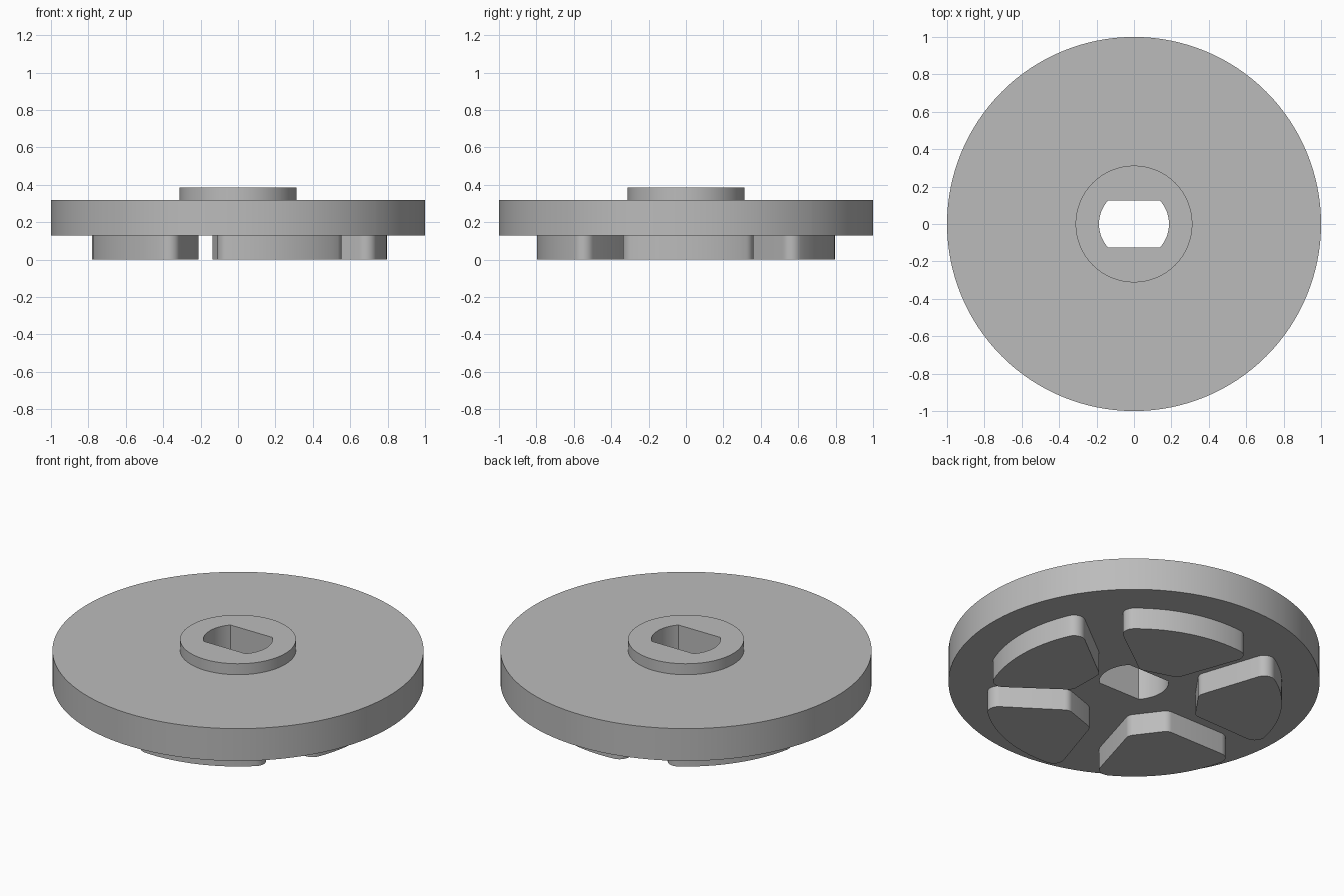
import bpy
import bmesh
from math import sin, cos, pi, radians, asin
from mathutils import Matrix

if "Cube" in bpy.data.objects:
    bpy.data.objects.remove(bpy.data.objects["Cube"])

# Single plain grey material
grey = bpy.data.materials.new("plain_grey")
grey.use_nodes = True
colour = (0.5, 0.5, 0.5, 1)
grey.diffuse_color = colour
grey.node_tree.nodes["Principled BSDF"].inputs["Base Color"].default_value = colour

DISC_R, HUB_R = 1.0, 0.312
DISC_Z, TOP_Z, HUB_Z = 0.128, 0.32, 0.385
SLOT_R, SLOT_FLAT = 0.187, 0.126
LUGS, LUG_TURN = 5, radians(1)


def finish(name, bm):
    bmesh.ops.recalc_face_normals(bm, faces=bm.faces)
    mesh = bpy.data.meshes.new(name)
    bm.to_mesh(mesh)
    bm.free()
    mesh.materials.append(grey)
    obj = bpy.data.objects.new(name, mesh)
    bpy.context.collection.objects.link(obj)
    bpy.ops.object.select_all(action='DESELECT')
    obj.select_set(True)
    bpy.context.view_layer.objects.active = obj
    bpy.ops.object.shade_smooth_by_angle(angle=radians(30))
    return obj


def arc(cx, cy, r, start, end, steps):
    angles = [start + (end - start) * i / steps for i in range(steps + 1)]
    return [(cx + r * cos(a), cy + r * sin(a)) for a in angles]


# Disc, raised hub and two-flat shaft slot, as rings joined in a closed loop
corner = asin(SLOT_FLAT / SLOT_R)
angles = [2 * pi * i / 128 for i in range(128)]
angles = sorted(angles + [corner, pi - corner, pi + corner, 2 * pi - corner])


def slot(a):
    return min(SLOT_R, SLOT_FLAT / max(abs(sin(a)), 0.001))


profile = [(slot, DISC_Z), (lambda a: DISC_R, DISC_Z), (lambda a: DISC_R, TOP_Z),
           (lambda a: HUB_R, TOP_Z), (lambda a: HUB_R, HUB_Z), (slot, HUB_Z)]
bm = bmesh.new()
rings = [[bm.verts.new((f(a) * cos(a), f(a) * sin(a), z)) for a in angles]
         for f, z in profile]
n = len(angles)
for k, ring in enumerate(rings):
    after = rings[(k + 1) % len(rings)]
    for i in range(n):
        j = (i + 1) % n
        bm.faces.new((ring[i], ring[j], after[j], after[i]))
finish("disc_with_hub", bm)

# Lug outline: outer arc, rounded outer corners, slanted sides, blunt inner end
LUG_R, OUT_FILLET, IN_FILLET = 0.797, 0.06, 0.05
half, side = radians(23), radians(127)
c = LUG_R - OUT_FILLET
upper = arc(c * cos(half), c * sin(half), OUT_FILLET, half, side, 8)
upper += arc(0.39, 0.085, IN_FILLET, side, pi, 6)
lower = [(x, -y) for x, y in reversed(upper)]
outer = arc(0, 0, LUG_R, -half, half, 16)[1:-1]
outline = outer + upper + lower

# Five lugs under the disc, sunk slightly into it
for k in range(LUGS):
    bm = bmesh.new()
    face = bm.faces.new([bm.verts.new((x, y, 0)) for x, y in outline])
    grown = bmesh.ops.extrude_face_region(bm, geom=[face], use_keep_orig=True)
    moved = [g for g in grown["geom"] if isinstance(g, bmesh.types.BMVert)]
    bmesh.ops.translate(bm, verts=moved, vec=(0, 0, DISC_Z + 0.01))
    turn = Matrix.Rotation(LUG_TURN + 2 * pi * k / LUGS, 4, 'Z')
    bmesh.ops.transform(bm, matrix=turn, verts=bm.verts)
    finish(f"lug_{k + 1}", bm)
